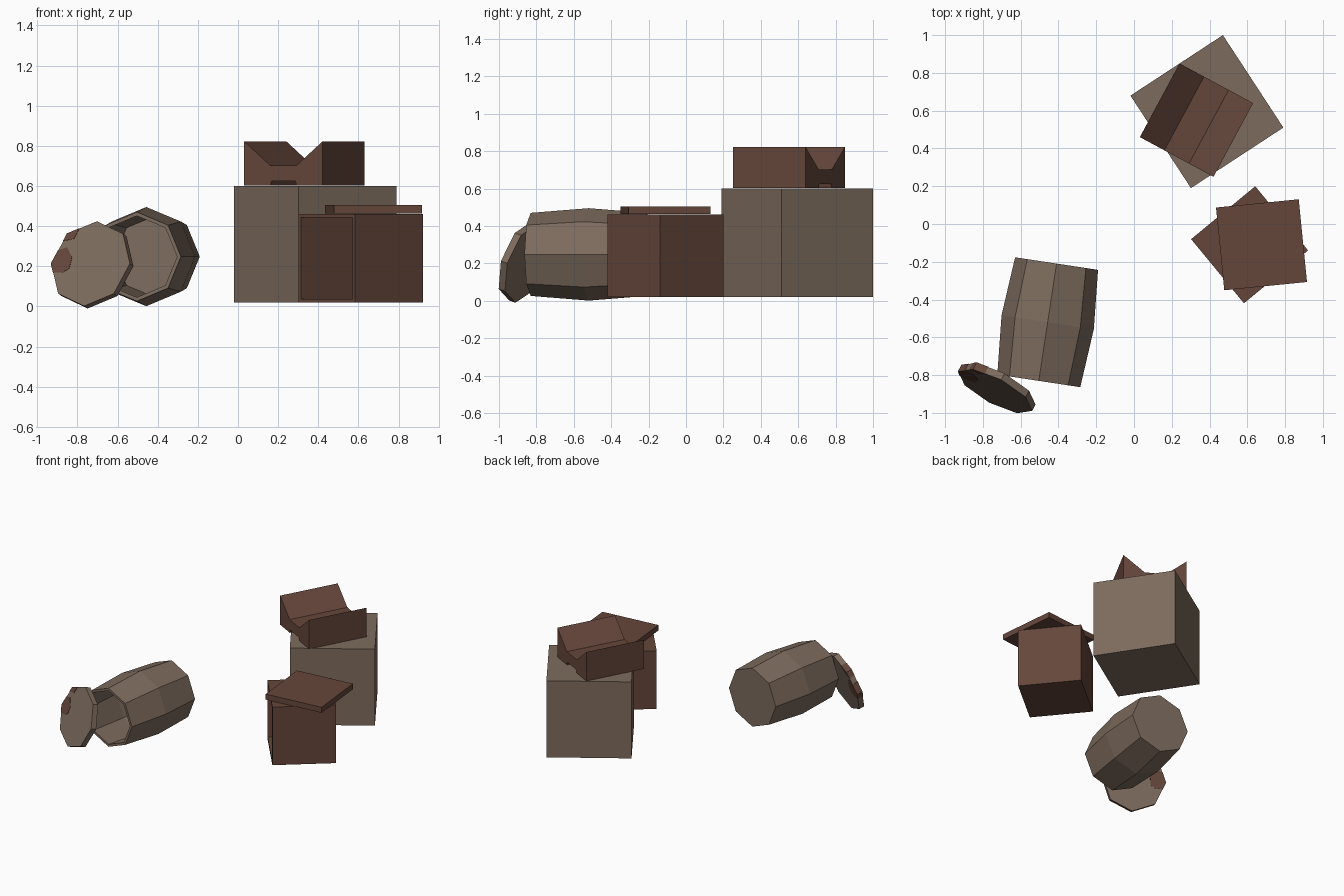
import bpy, bmesh, math
from mathutils import Matrix, Vector

if "Cube" in bpy.data.objects:
    bpy.data.objects.remove(bpy.data.objects["Cube"])


def material(name, rgb):
    m = bpy.data.materials.new(name)
    m.diffuse_color = (*rgb, 1)
    m.use_nodes = True
    m.node_tree.nodes["Principled BSDF"].inputs["Base Color"].default_value = m.diffuse_color
    return m


GREY = material("weathered_grey_wood", (0.205, 0.148, 0.110))
BROWN = material("dark_brown_wood", (0.130, 0.062, 0.043))


def finish(name, bm, mat, matrix):
    bmesh.ops.recalc_face_normals(bm, faces=bm.faces[:])
    me = bpy.data.meshes.new(name)
    bm.to_mesh(me)
    bm.free()
    me.materials.append(mat)
    ob = bpy.data.objects.new(name, me)
    ob.matrix_world = matrix
    bpy.context.collection.objects.link(ob)
    return ob


def turned(x, y, z, deg):
    return Matrix.Translation((x, y, z)) @ Matrix.Rotation(math.radians(deg), 4, 'Z')


def box(name, size, mat, matrix, open_wall=0):
    """Box centred on its origin; open_wall hollows it from the local -x side."""
    bm = bmesh.new()
    bmesh.ops.create_cube(bm, size=1)
    bmesh.ops.scale(bm, vec=size, verts=bm.verts[:])
    if open_wall:
        bm.normal_update()
        face = min(bm.faces, key=lambda f: f.calc_center_median().x)
        bmesh.ops.inset_region(bm, faces=[face], thickness=open_wall)
        inner = bmesh.ops.extrude_discrete_faces(bm, faces=[face])["faces"][0]
        bmesh.ops.translate(bm, vec=(size[0] - open_wall, 0, 0), verts=inner.verts[:])
    return finish(name, bm, mat, matrix)


def prism(name, outline, depth, mat, matrix):
    """Extrude a 2D outline along local z, centred on z = 0."""
    bm = bmesh.new()
    lo, hi = ([bm.verts.new((a, b, z)) for a, b in outline] for z in (-depth / 2, depth / 2))
    bm.faces.new(lo)
    bm.faces.new(hi)
    n = len(outline)
    for i in range(n):
        j = (i + 1) % n
        bm.faces.new((lo[i], lo[j], hi[j], hi[i]))
    return finish(name, bm, mat, matrix)


def lathe(name, profile, sides, mat, matrix):
    """Turn (radius, height) points around local z, capping both ends."""
    bm = bmesh.new()
    rings = [[bm.verts.new((r * math.cos(2 * math.pi * i / sides),
                            r * math.sin(2 * math.pi * i / sides), h))
              for i in range(sides)] for r, h in profile]
    for a, b in zip(rings, rings[1:]):
        for i in range(sides):
            j = (i + 1) % sides
            bm.faces.new((a[i], a[j], b[j], b[i]))
    bm.faces.new(rings[0])
    bm.faces.new(rings[-1])
    return finish(name, bm, mat, matrix)


def axes(origin, x, y, z):
    m = Matrix((x, y, z)).transposed().to_4x4()
    m.translation = origin
    return m


# Large closed crate
box("large_crate", (0.585, 0.585, 0.58), GREY, turned(0.386, 0.595, 0.31, 33.2))

# Small crate on its side, open to the front left, with its lid on top
box("small_crate", (0.44, 0.44, 0.44), BROWN, turned(0.612, -0.11, 0.24, 39.5), 0.025)
box("small_crate_lid", (0.44, 0.44, 0.042), BROWN, turned(0.675, -0.11, 0.484, 5.7))

# Notched block on the large crate, grooved above and below
half = [(0.074, 0.10), (0.2215, 0.22), (0.2215, 0.0), (0.074, 0.0), (0.068, 0.022)]
outline = half + [(-a, b) for a, b in reversed(half)]
stand = Matrix.Rotation(math.radians(90), 4, 'X')
prism("notched_block", outline, 0.443, BROWN, turned(0.331, 0.55, 0.602, -28.3) @ stand)

# Barrel lying down, hollow, open to the front
along = Vector((0.15, 0.9887, 0)).normalized()
side = Vector((along.y, -along.x, 0))
up = Vector((0, 0, 1))
lathe("barrel", [(0.222, 0.314), (0.247, 0), (0.222, -0.314),
                 (0.203, -0.314), (0.225, 0), (0.203, 0.29)], 8, GREY,
      axes((-0.457, -0.52, 0.248), side, up, along))

# Barrel lid leaning back against the rim
tilt, thick = math.radians(18), 0.04
flat = Vector((-0.47, -0.883, 0)).normalized()
u = Vector((-flat.y, flat.x, 0))
v = up * math.cos(tilt) - flat * math.sin(tilt)
n = u.cross(v)
place = axes(Vector((-0.735, -0.885, 0.213)) - n * thick / 2, u, v, n)
lathe("barrel_lid", [(0.222, -thick / 2), (0.222, thick / 2)], 8, GREY, place)

# Brown stains on the lid, showing on both faces and the edge
stains = {
    "upper_lid_stain": [(-0.158, 0.158), (-0.092, 0.185), (-0.114, 0.131), (-0.175, 0.117)],
    "side_lid_stain": [(-0.145, 0.085), (-0.109, 0.033), (-0.115, -0.026), (-0.152, -0.047),
                       (-0.204, -0.047), (-0.2235, 0.0), (-0.194, 0.07)],
}
for name, pts in stains.items():
    prism(name, pts, thick + 0.004, BROWN, place)
